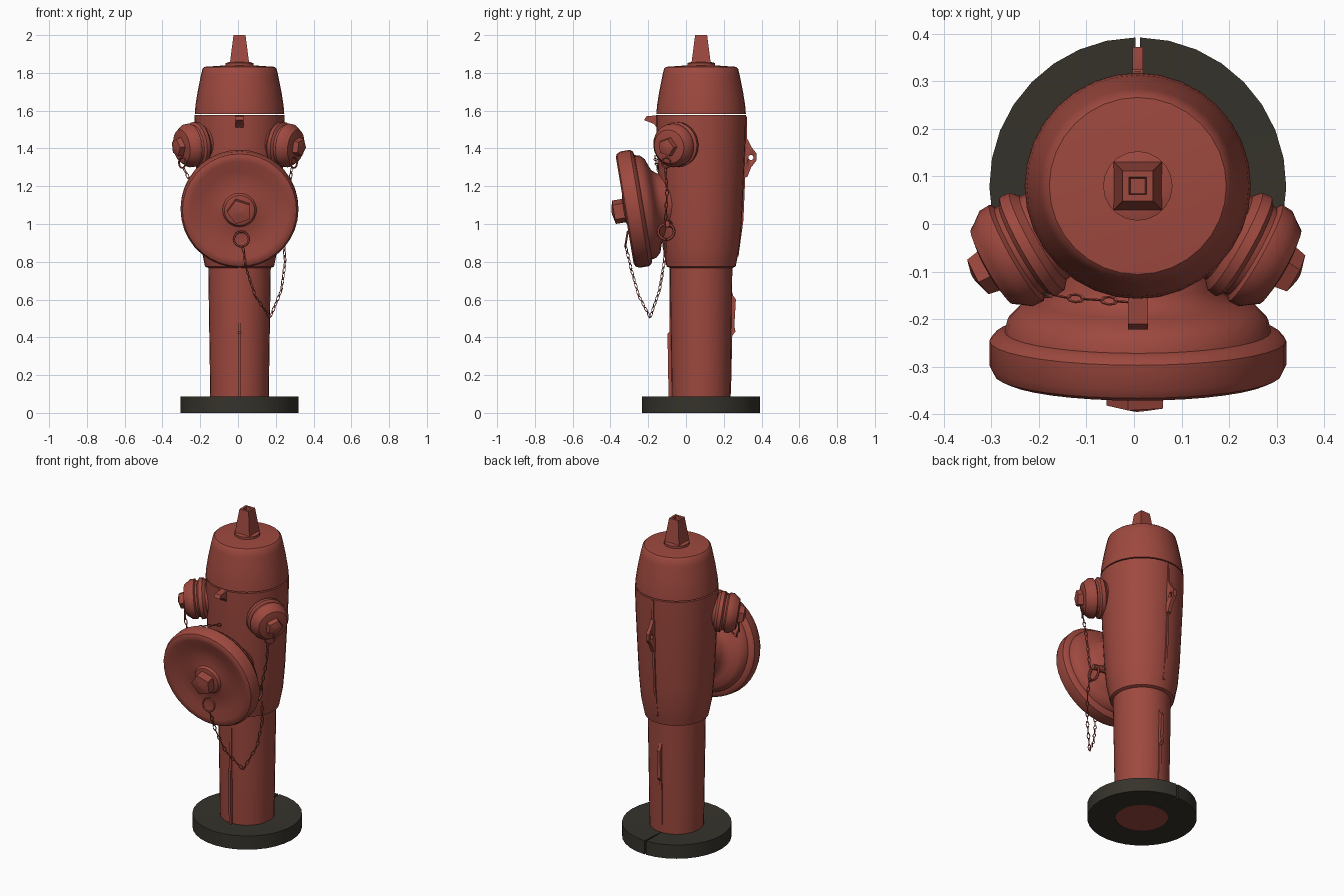
import bpy, bmesh, math
from mathutils import Matrix, Vector

if "Cube" in bpy.data.objects:
    bpy.data.objects.remove(bpy.data.objects["Cube"])

CX, CY = 0.008, 0.08


def material(name, rgb):
    m = bpy.data.materials.new(name)
    m.diffuse_color = (*rgb, 1)
    m.use_nodes = True
    m.node_tree.nodes["Principled BSDF"].inputs["Base Color"].default_value = m.diffuse_color
    return m


RED = material("faded red paint", (0.34, 0.066, 0.049))
DARK = material("dark rubber", (0.036, 0.033, 0.024))


def finish(name, bm, mat, M=Matrix(), angle=35):
    bmesh.ops.recalc_face_normals(bm, faces=bm.faces)
    bm.transform(M)
    me = bpy.data.meshes.new(name)
    bm.to_mesh(me)
    bm.free()
    me.materials.append(mat)
    ob = bpy.data.objects.new(name, me)
    bpy.context.collection.objects.link(ob)
    bpy.ops.object.select_all(action='DESELECT')
    ob.select_set(True)
    bpy.context.view_layer.objects.active = ob
    bpy.ops.object.shade_smooth_by_angle(angle=math.radians(angle))
    return ob


def lathe(name, profile, mat=RED, M=Matrix(), n=32, turn=0.0):
    """Revolve (radius, height) points round local z; ends are capped."""
    bm = bmesh.new()
    rings = [[bm.verts.new((r * math.cos(turn + 2 * math.pi * i / n),
                            r * math.sin(turn + 2 * math.pi * i / n), z)) for i in range(n)]
             for r, z in profile]
    for a, b in zip(rings, rings[1:]):
        for i in range(n):
            bm.faces.new((a[i], a[(i + 1) % n], b[(i + 1) % n], b[i]))
    bm.faces.new(rings[0])
    bm.faces.new(rings[-1])
    return finish(name, bm, mat, M)


def aim(origin, direction):
    return Matrix.Translation(origin) @ Vector(direction).to_track_quat('Z', 'Y').to_matrix().to_4x4()


def torus(bm, M, R, r, stretch=1.0, n=12, k=6):
    """Ring in local xz plane, stretched along z."""
    v = [[bm.verts.new(M @ Vector(((R + r * math.cos(2 * math.pi * j / k)) * math.cos(2 * math.pi * i / n),
                                   r * math.sin(2 * math.pi * j / k),
                                   (R + r * math.cos(2 * math.pi * j / k)) * math.sin(2 * math.pi * i / n) * stretch)))
          for j in range(k)] for i in range(n)]
    for i in range(n):
        for j in range(k):
            bm.faces.new((v[i][j], v[(i + 1) % n][j], v[(i + 1) % n][(j + 1) % k], v[i][(j + 1) % k]))


def chain(name, pts, pitch=0.034):
    bm = bmesh.new()
    k = 0
    for a, b in zip(pts, pts[1:]):
        a, b = Vector(a), Vector(b)
        count = max(1, round((b - a).length / pitch))
        for i in range(count):
            M = aim(a.lerp(b, (i + 0.5) / count), b - a) @ Matrix.Rotation(k * math.pi / 2, 4, 'Z')
            torus(bm, M, 0.008, 0.0025, 2.1, 8, 4)
            k += 1
    finish(name, bm, RED)


def ring(name, M, R, r):
    bm = bmesh.new()
    torus(bm, M, R, r, 1, 16, 6)
    finish(name, bm, RED)


def plate(name, outline, width, x=CX):
    """Extrude a (y, z) outline along x."""
    bm = bmesh.new()
    f = bm.faces.new([bm.verts.new((x - width / 2, y, z)) for y, z in outline])
    ext = bmesh.ops.extrude_face_region(bm, geom=[f])
    bmesh.ops.translate(bm, vec=(width, 0, 0),
                        verts=[e for e in ext["geom"] if isinstance(e, bmesh.types.BMVert)])
    return finish(name, bm, RED)


AXIS = Matrix.Translation((CX, CY, 0))

# Split rubber base ring, with a narrow gap at the back
bm = bmesh.new()
sections = []
for i in range(33):
    a = math.pi / 2 + math.radians(0.9 + i * 358.2 / 32)
    sections.append([bm.verts.new((r * math.cos(a), r * math.sin(a), z))
                     for r, z in ((0.15, 0), (0.312, 0), (0.312, 0.086), (0.15, 0.08))])
for a, b in zip(sections, sections[1:]):
    for j in range(4):
        bm.faces.new((a[j], b[j], b[(j + 1) % 4], a[(j + 1) % 4]))
bm.faces.new(sections[0])
bm.faces.new(sections[-1])
finish("base_ring", bm, DARK, AXIS)

# Standpipe, barrel, bonnet and operating nut
lathe("standpipe", [(0.152, 0.004), (0.155, 0.09), (0.166, 0.8)], M=AXIS)
lathe("barrel", [(0.16, 0.765), (0.183, 0.775), (0.19, 0.81), (0.204, 0.88), (0.216, 1.02), (0.227, 1.25),
                 (0.236, 1.45), (0.238, 1.576)], M=AXIS)
lathe("bonnet", [(0.237, 1.583), (0.233, 1.63), (0.222, 1.7), (0.205, 1.785), (0.196, 1.822), (0.186, 1.832),
                 (0.10, 1.838)], M=AXIS)
lathe("nut_washer", [(0.073, 1.83), (0.073, 1.852), (0.055, 1.857)], M=AXIS, n=20)
lathe("operating_nut", [(0.072, 1.852), (0.045, 2.0), (0.026, 2.0), (0.022, 1.97)], M=AXIS, n=4, turn=math.pi / 4)

# Large front outlet with tilted dished cap
FRONT = aim((CX, -0.275, 1.08), (0, -0.986, -0.165))
lathe("front_outlet_cap", [(0.15, -0.24), (0.165, -0.15), (0.185, -0.125), (0.21, -0.113), (0.25, -0.1),
                           (0.274, -0.075), (0.28, -0.05), (0.30, -0.044), (0.312, -0.03), (0.312, 0.022),
                           (0.302, 0.042), (0.285, 0.05), (0.262, 0.048), (0.21, 0.034), (0.14, 0.026),
                           (0.09, 0.036), (0.08, 0.05), (0.06, 0.055)], M=FRONT, n=36)
lathe("front_cap_nut", [(0.066, 0.04), (0.066, 0.108), (0.01, 0.12)], M=FRONT, n=5, turn=math.pi / 5)

# Two side outlets, angled forward and slightly down
for side, label in ((-1, "left"), (1, "right")):
    M = aim((CX - 0.004, CY, 1.455), (side * 0.865, -0.485, -0.13))
    lathe(label + "_outlet_cap", [(0.095, 0.14), (0.1, 0.225), (0.117, 0.24), (0.12, 0.262), (0.106, 0.272),
                                  (0.104, 0.283), (0.116, 0.29), (0.115, 0.315), (0.1, 0.335), (0.09, 0.35),
                                  (0.06, 0.356)], M=M, n=24)
    lathe(label + "_cap_nut", [(0.055, 0.345), (0.047, 0.385), (0.012, 0.395)], M=M, n=5)
    ring(label + "_cap_ring", Matrix.Translation((side * 0.295, -0.105, 1.325))
         @ Matrix.Rotation(side * 0.9, 4, 'Z'), 0.028, 0.005)

# Front lug, pierced back lug and casting seams
plate("front_lug", [(-0.13, 1.578), (-0.21, 1.57), (-0.222, 1.55), (-0.17, 1.53), (-0.14, 1.49)], 0.042)
back = plate("back_lug", [(0.30, 1.46), (0.325, 1.45), (0.345, 1.41), (0.372, 1.375), (0.372, 1.335),
                          (0.345, 1.30), (0.325, 1.25), (0.30, 1.24)], 0.022)
cut = lathe("lug_hole_cutter", [(0.014, -0.1), (0.014, 0.1)], M=aim((CX, 0.344, 1.352), (1, 0, 0)), n=10)
cut.hide_render = True
cut.hide_set(True)
mod = back.modifiers.new("hole", 'BOOLEAN')
mod.operation, mod.object, mod.solver = 'DIFFERENCE', cut, 'EXACT'
plate("front_seam", [(-0.05, 0.06), (-0.092, 0.06), (-0.098, 0.42), (-0.088, 0.43), (-0.088, 0.78), (-0.05, 0.78)], 0.014)
plate("back_seam", [(0.2, 0.1), (0.238, 0.1), (0.245, 0.41), (0.262, 0.43), (0.256, 0.46), (0.264, 0.60),
                    (0.25, 0.62), (0.2, 0.78)], 0.02)
plate("barrel_seam", [(0.24, 0.8), (0.278, 0.83), (0.304, 1.02), (0.322, 1.45), (0.322, 1.57), (0.24, 1.57)], 0.014)

# Cap chains and their rings
tilt = Matrix.Rotation(-0.165, 4, 'X')
ring("front_cap_ring", Matrix.Translation((0.018, -0.315, 0.92)) @ tilt, 0.04, 0.006)
ring("anchor_ring", Matrix.Translation((0.21, -0.105, 0.96)) @ Matrix.Rotation(math.pi / 2, 4, 'Z'), 0.042, 0.008)
lathe("anchor_lug", [(0.022, 0), (0.018, 0.12)], M=aim((0.1, -0.08, 1.0), (1, -0.2, 0)), n=10)
chain("front_cap_chain", [(0.025, -0.318, 0.88), (0.045, -0.29, 0.76), (0.09, -0.25, 0.62), (0.17, -0.19, 0.505),
                          (0.23, -0.14, 0.65), (0.25, -0.115, 0.80), (0.24, -0.105, 0.92)])
chain("right_cap_chain", [(0.285, -0.11, 1.30), (0.27, -0.1, 1.18), (0.235, -0.11, 0.99)])
chain("left_cap_chain", [(-0.29, -0.11, 1.30), (-0.26, -0.13, 1.24), (-0.14, -0.155, 1.31), (0.0, -0.165, 1.36)])
